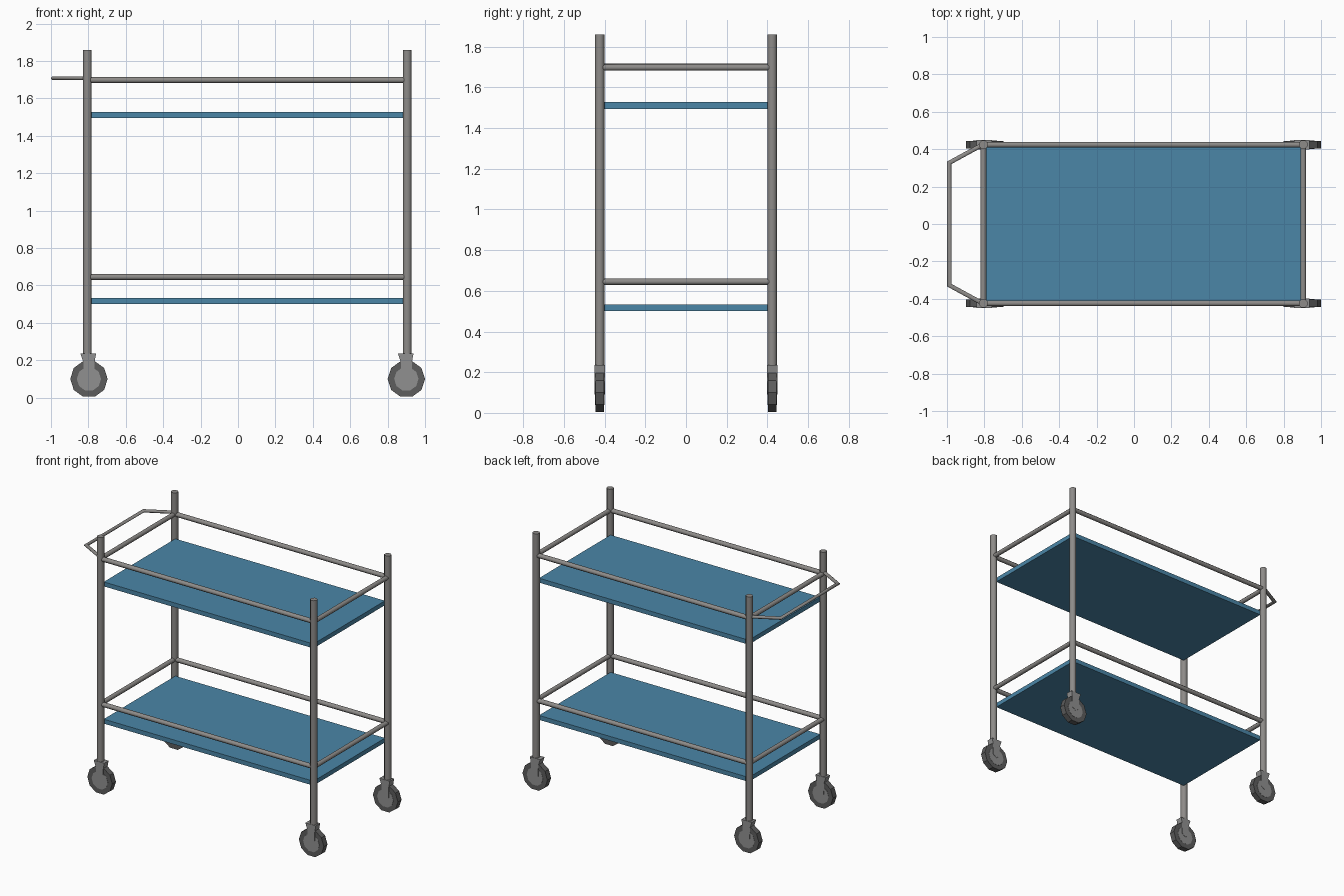
import bpy, bmesh, math
from mathutils import Vector

if "Cube" in bpy.data.objects:
    bpy.data.objects.remove(bpy.data.objects["Cube"])


def material(name, rgb):
    m = bpy.data.materials.new(name)
    m.diffuse_color = (*rgb, 1)
    m.use_nodes = True
    m.node_tree.nodes["Principled BSDF"].inputs["Base Color"].default_value = m.diffuse_color
    return m


METAL = material("brushed metal", (0.27, 0.26, 0.25))
BLUE = material("shelf blue", (0.07, 0.24, 0.39))
TYRE = material("dark tyre", (0.11, 0.11, 0.11))
HUB = material("hub grey", (0.28, 0.28, 0.28))

X0, X1, Y = -0.805, 0.905, 0.424      # post positions
XW = {X0: -0.797, X1: 0.9}            # wheel centres


def finish(name, bm, mat, smooth=False):
    bmesh.ops.recalc_face_normals(bm, faces=bm.faces)
    me = bpy.data.meshes.new(name)
    bm.to_mesh(me)
    bm.free()
    me.materials.append(mat)
    if smooth:
        for p in me.polygons:
            p.use_smooth = len(p.vertices) == 4
    ob = bpy.data.objects.new(name, me)
    bpy.context.collection.objects.link(ob)
    return ob


def tube(name, points, r, mat=METAL, sides=8, smooth=True, squash=1.0):
    """Mitred tube along a path lying in one plane."""
    pts = [Vector(p) for p in points]
    up = Vector((0, 0, 1))
    if abs((pts[1] - pts[0]).normalized().z) > 0.9:
        up = Vector((0, 1, 0))
    bm = bmesh.new()
    rings = []
    for i, p in enumerate(pts):
        a = (p - pts[max(i - 1, 0)]).normalized()
        b = (pts[min(i + 1, len(pts) - 1)] - p).normalized()
        t = (a + b).normalized()
        side = t.cross(up).normalized()
        stretch = 1 / max(t.dot(b if b.length else a), 0.3)
        ring = []
        for k in range(sides):
            ang = 2 * math.pi * (k + 0.5) / sides
            ring.append(bm.verts.new(p + side * r * stretch * math.cos(ang)
                                     + up * r * squash * math.sin(ang)))
        rings.append(ring)
    for q, s in zip(rings, rings[1:]):
        for k in range(sides):
            j = (k + 1) % sides
            bm.faces.new((q[k], q[j], s[j], s[k]))
    bm.faces.new(rings[0])
    bm.faces.new(rings[-1])
    return finish(name, bm, mat, smooth)


def box(name, lo, hi, mat):
    bm = bmesh.new()
    bmesh.ops.create_cube(bm, size=1)
    for v in bm.verts:
        v.co = [l + (h - l) * (c + 0.5) for l, h, c in zip(lo, hi, v.co)]
    return finish(name, bm, mat)


def plate(name, outline, y0, y1, mat):
    """Extrude an x-z outline from y0 to y1."""
    bm = bmesh.new()
    f = bm.faces.new([bm.verts.new((x, y0, z)) for x, z in outline])
    ext = bmesh.ops.extrude_face_region(bm, geom=[f])
    for v in ext["geom"]:
        if isinstance(v, bmesh.types.BMVert):
            v.co.y = y1
    return finish(name, bm, mat)


def circle(x, r, n=10):
    return [(x + r * math.cos(2 * math.pi * k / n), 0.1 + r * math.sin(2 * math.pi * k / n))
            for k in range(n)]


# Posts and casters
for x in (X0, X1):
    for s, word in ((-1, "front"), (1, "back")):
        tag = word + ("_left" if x < 0 else "_right")
        y, xw = s * Y, XW[x]
        tube("post_" + tag, [(x, y, 0.22), (x, y, 1.86)], 0.0245)
        plate("tyre_" + tag, circle(xw, 0.1), y - 0.021, y + 0.021, TYRE)
        plate("hub_" + tag, circle(xw, 0.065), y - 0.0225, y + 0.0225, HUB)
        # caster head and the two fork arms
        plate("caster_head_" + tag,
              [(xw - 0.045, 0.235), (xw - 0.03, 0.19), (xw + 0.03, 0.19), (xw + 0.038, 0.235)],
              y - 0.025, y + 0.025, HUB)
        for e in (-1, 1):
            plate("fork_arm_" + tag,
                  [(xw - 0.03, 0.2), (xw - 0.028, 0.11), (xw, 0.09), (xw + 0.028, 0.11), (xw + 0.03, 0.2)],
                  y + e * 0.019, y + e * 0.025, HUB)

# Shelves with guard rails
for level, zs, zr in (("lower", 0.5, 0.645), ("upper", 1.495, 1.698)):
    box(level + "_shelf", (-0.79, -0.41, zs), (0.892, 0.41, zs + 0.032), BLUE)
    for s, word in ((-1, "front"), (1, "back")):
        tube(f"{level}_{word}_rail", [(X0, s * Y, zr), (X1, s * Y, zr)], 0.0165)
    for x, word in ((X0, "left"), (X1, "right")):
        tube(f"{level}_{word}_rail", [(x, -Y, zr), (x, Y, zr)], 0.0165)

# Push handle
tube("push_handle", [(-0.81, Y, 1.708), (-0.988, 0.327, 1.708),
                     (-0.988, -0.327, 1.708), (-0.81, -Y, 1.708)], 0.0125, squash=0.85)
